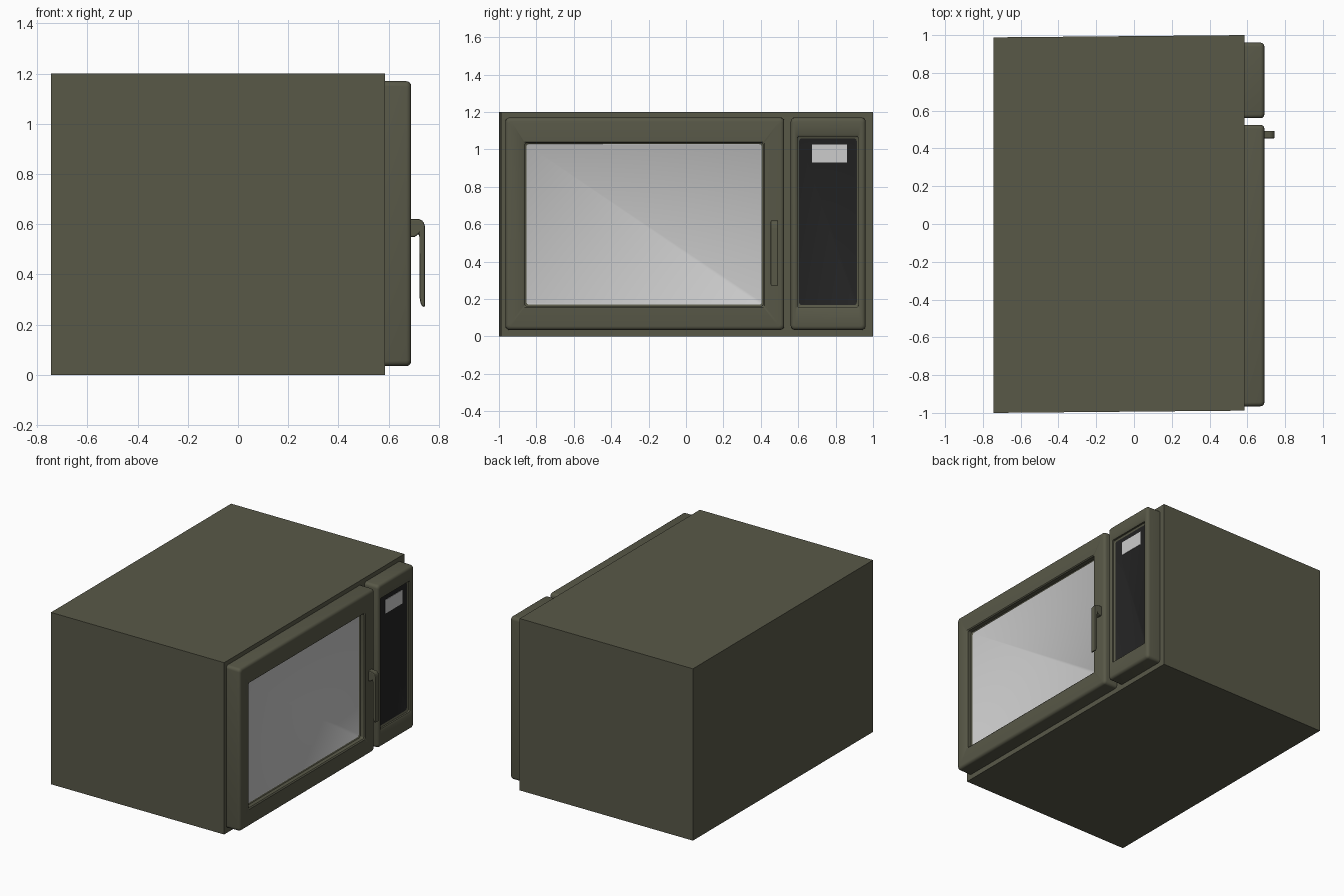
import bpy, bmesh, math

if "Cube" in bpy.data.objects:
    bpy.data.objects.remove(bpy.data.objects["Cube"])


def material(name, rgb):
    m = bpy.data.materials.new(name)
    m.diffuse_color = (*rgb, 1)
    m.use_nodes = True
    m.node_tree.nodes["Principled BSDF"].inputs["Base Color"].default_value = m.diffuse_color
    return m


OLIVE = material("olive_metal", (0.098, 0.098, 0.064))
GLASS = material("pale_grey_glass", (0.604, 0.604, 0.604))
BLACK = material("black_plastic", (0.017, 0.017, 0.017))


def finish(name, bm, mats, smooth=True):
    bmesh.ops.recalc_face_normals(bm, faces=bm.faces)
    me = bpy.data.meshes.new(name)
    bm.to_mesh(me)
    bm.free()
    for m in mats:
        me.materials.append(m)
    ob = bpy.data.objects.new(name, me)
    bpy.context.collection.objects.link(ob)
    if smooth:
        bpy.ops.object.select_all(action='DESELECT')
        ob.select_set(True)
        bpy.context.view_layer.objects.active = ob
        bpy.ops.object.shade_smooth_by_angle(angle=math.radians(35))
    return ob


def rounded_ring(bm, x, y0, y1, z0, z1, r):
    """Rounded rectangle of vertices in the plane at x."""
    verts = []
    corners = [(y1 - r, z1 - r), (y0 + r, z1 - r), (y0 + r, z0 + r), (y1 - r, z0 + r)]
    for q, (cy, cz) in enumerate(corners):
        for k in range(5):
            a = math.radians(90 * q + 22.5 * k)
            verts.append(bm.verts.new((x, cy + r * math.cos(a), cz + r * math.sin(a))))
    return verts


def recessed_front(name, outer, opening, inner, depth_x, face_mat):
    """Slab with rounded front edge and a framed recess ending in a coloured pane."""
    bm = bmesh.new()
    y0, y1, z0, z1 = outer
    specs = [(0.58, *outer, 0.02)]
    b = 0.02
    for k in range(5):  # rounded front edge
        a = math.radians(22.5 * k)
        d = b * (1 - math.cos(a))
        specs.append((0.69 - b + b * math.sin(a), y0 + d, y1 - d, z0 + d, z1 - d, 0.022 - d * 0.5))
    specs.append((0.69, *opening, 0.006))
    step = [o + (i - o) * 0.5 for o, i in zip(opening, inner)]
    specs.append((0.683, *step, 0.010))
    specs.append((depth_x + 0.006, *step, 0.012))
    specs.append((depth_x, *inner, 0.014))
    rings = [rounded_ring(bm, *s) for s in specs]
    bm.faces.new(rings[0])
    for r0, r1 in zip(rings, rings[1:]):
        for i in range(len(r0)):
            j = (i + 1) % len(r0)
            bm.faces.new((r0[i], r0[j], r1[j], r1[i]))
    bm.faces.new(rings[-1]).material_index = 1
    return finish(name, bm, [OLIVE, face_mat])


def box(name, x0, x1, y0, y1, z0, z1, mat, shear=0):
    bm = bmesh.new()
    bmesh.ops.create_cube(bm, size=1)
    for v in bm.verts:
        s = v.co.x * 2 * shear
        v.co = ((x0 + x1) / 2 + v.co.x * (x1 - x0),
                (y0 + y1) / 2 + v.co.y * (y1 - y0) + s,
                (z0 + z1) / 2 + v.co.z * (z1 - z0))
    return finish(name, bm, [mat], False)


# Oven casing, very slightly out of square
box("casing", -0.745, 0.585, -0.994, 0.994, 0, 1.2, OLIVE, 0.006)

# Door with window, and control panel beside it
recessed_front("door", (-0.965, 0.525, 0.035, 1.17), (-0.87, 0.42, 0.155, 1.04),
               (-0.853, 0.405, 0.17, 1.028), 0.65, GLASS)
recessed_front("control_panel", (0.56, 0.96, 0.035, 1.17), (0.585, 0.93, 0.145, 1.08),
               (0.605, 0.913, 0.167, 1.058), 0.665, BLACK)

# Display window on the control panel
box("display", 0.663, 0.668, 0.675, 0.86, 0.93, 1.025, GLASS)

# Hooked door handle: side profile extruded across y
profile = [(0.68, 0.62), (0.722, 0.62), (0.733, 0.615), (0.74, 0.607), (0.744, 0.595),
           (0.745, 0.58), (0.745, 0.27), (0.735, 0.272), (0.727, 0.285), (0.723, 0.31),
           (0.722, 0.55), (0.72, 0.562), (0.712, 0.555), (0.704, 0.55), (0.68, 0.548)]
bm = bmesh.new()
face = bm.faces.new([bm.verts.new((x, 0.453, z)) for x, z in profile])
ext = bmesh.ops.extrude_face_region(bm, geom=[face])
for v in ext["geom"]:
    if isinstance(v, bmesh.types.BMVert):
        v.co.y = 0.493
handle = finish("handle", bm, [OLIVE], False)
bev = handle.modifiers.new("soft_edges", 'BEVEL')
bev.width = 0.006
bev.segments = 2
bev.limit_method = 'ANGLE'
bev.angle_limit = math.radians(60)
